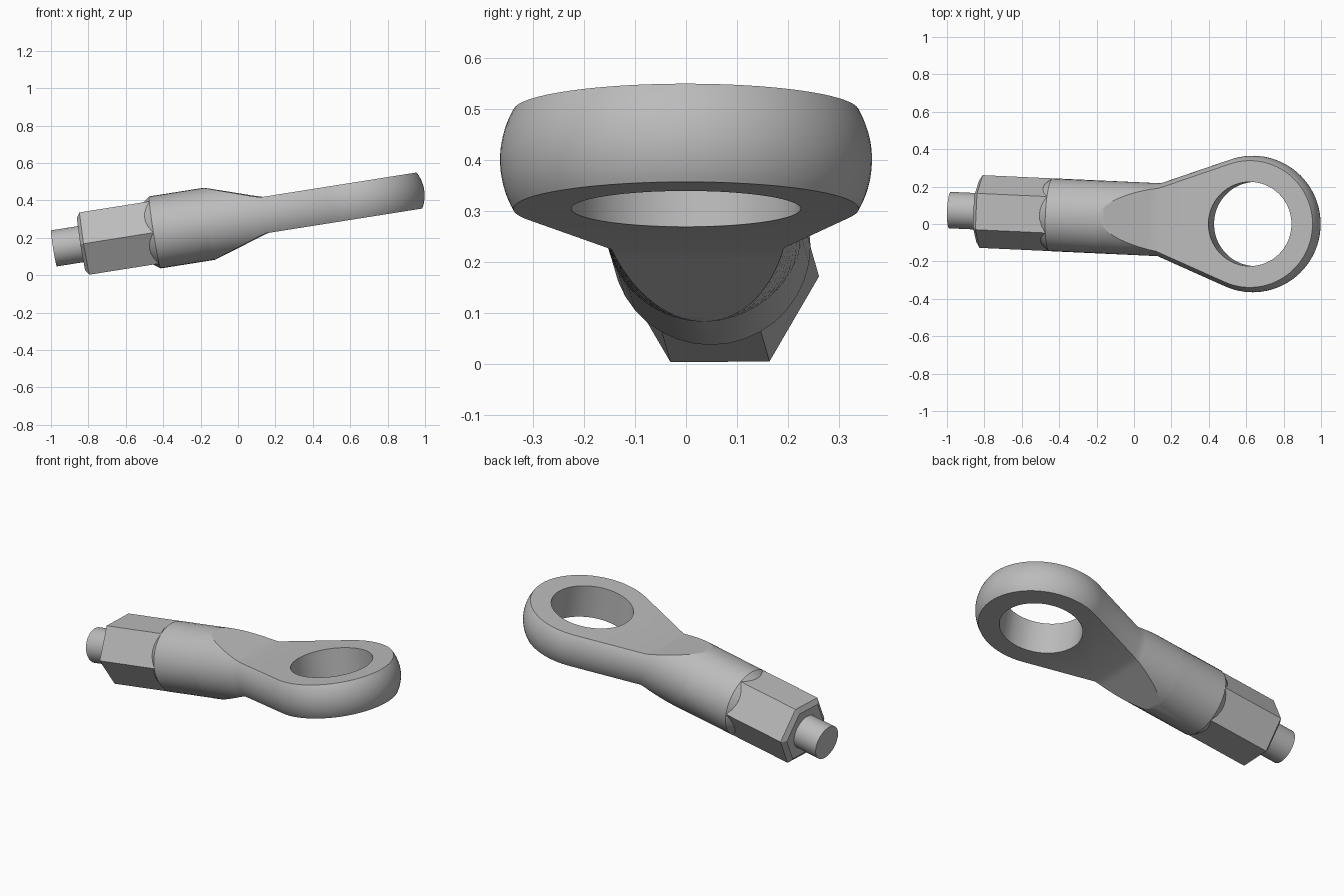
import bpy, bmesh
from math import sin, cos, asin, acos, atan2, hypot, pi, radians
from mathutils import Matrix, Vector

cube = bpy.data.objects.get("Cube")
if cube:
    bpy.data.objects.remove(cube, do_unlink=True)

steel = bpy.data.materials.new("grey_steel")
steel.use_nodes = True
steel.diffuse_color = (0.5, 0.5, 0.5, 1)
steel.node_tree.nodes["Principled BSDF"].inputs["Base Color"].default_value = (0.5, 0.5, 0.5, 1)

# Local frame: origin at the eye centre, shank along -x, eye axis along z
PLACE = (Matrix.Translation((0.635, 0, 0.4))
         @ Matrix.Rotation(radians(-9), 4, 'Y') @ Matrix.Rotation(radians(-2.6), 4, 'Z'))
BAR = 0.195        # round bar radius
EYE = 0.365        # eye outer radius
HOLE = 0.225
FLAT = BAR / 2     # half thickness of the eye
RAMP_START, RAMP_END = -0.80, -0.506
SEGS = 18


def make_object(name, bm):
    bmesh.ops.recalc_face_normals(bm, faces=bm.faces)
    mesh = bpy.data.meshes.new(name)
    bm.to_mesh(mesh)
    bm.free()
    mesh.materials.append(steel)
    obj = bpy.data.objects.new(name, mesh)
    bpy.context.collection.objects.link(obj)
    obj.matrix_world = PLACE
    return obj


def smooth(obj):
    bpy.ops.object.select_all(action='DESELECT')
    obj.select_set(True)
    bpy.context.view_layer.objects.active = obj
    bpy.ops.object.shade_smooth_by_angle(angle=radians(25))


def prism(name, sides, rings):
    """Solid along x from (x, radius) rings."""
    bm = bmesh.new()
    loops = [[bm.verts.new((x, r * cos(2 * pi * k / sides), r * sin(2 * pi * k / sides)))
              for k in range(sides)] for x, r in rings]
    for a, b in zip(loops, loops[1:]):
        for k in range(sides):
            j = (k + 1) % sides
            bm.faces.new((a[k], a[j], b[j], b[k]))
    bm.faces.new(loops[0])
    bm.faces.new(loops[-1])
    return make_object(name, bm)


# Outline stations of one side: (point, offset direction, section radius, half height)
up = Vector((0, 1))
stations = [(Vector((-1.129, 0.169)), up, 0.169, 0.169),
            (Vector((-1.093, BAR)), up, BAR, BAR)]
STEPS = 14
for i in range(STEPS):
    t = (i / STEPS) ** 2            # denser where the flat begins
    x = RAMP_START + t * (RAMP_END - RAMP_START)
    stations.append((Vector((x, BAR)), up, BAR, BAR + t * (FLAT - BAR)))
corner = Vector((RAMP_END, BAR))
tangent = pi - atan2(BAR, -RAMP_END) - acos(EYE / hypot(RAMP_END, BAR))
half = (tangent - pi / 2) / 2
stations.append((corner, Vector((-sin(half), cos(half))) / cos(half), BAR, FLAT))
ARC = 28
for i in range(ARC + 1):
    a = tangent * (1 - i / ARC)
    n = Vector((cos(a), sin(a)))
    stations.append((n * EYE, n, BAR, FLAT))


def section(bm, station, side):
    p, n, r, h = station
    limit = asin(min(1, h / r))
    verts = []
    for k in range(SEGS + 1):
        a = limit * (2 * k / SEGS - 1)
        q = p - n * (r - r * cos(a))
        verts.append(bm.verts.new((q.x, side * q.y, r * sin(a))))
    return verts


# Body: round shank flowing into the flattened eye
bm = bmesh.new()
left = [section(bm, s, 1) for s in stations]
right = [section(bm, s, -1) for s in stations]
for rows in (left, right):
    for a, b in zip(rows, rows[1:]):
        for k in range(SEGS):
            bm.faces.new((a[k], a[k + 1], b[k + 1], b[k]))
for k in (0, SEGS):
    for i in range(len(stations) - 1):
        bm.faces.new((left[i][k], left[i + 1][k], right[i + 1][k], right[i][k]))
bm.faces.new(left[0] + right[0][::-1])
bmesh.ops.remove_doubles(bm, verts=bm.verts, dist=0.0005)
body = make_object("shank_and_eye", bm)

# Eye hole
bm = bmesh.new()
bmesh.ops.create_cone(bm, cap_ends=True, segments=72, radius1=HOLE, radius2=HOLE, depth=1)
cutter = make_object("hole_cutter", bm)
cutter.hide_render = True
cut = body.modifiers.new("hole", 'BOOLEAN')
cut.operation = 'DIFFERENCE'
cut.solver = 'EXACT'
cut.object = cutter
bpy.context.view_layer.objects.active = body
body.select_set(True)
bpy.ops.object.modifier_apply(modifier=cut.name)
bpy.data.objects.remove(cutter, do_unlink=True)
smooth(body)

# Hexagonal wrench section with chamfered end, and the round stub
HEX = BAR - 0.0005
prism("hex_section", 6, [(-1.491, HEX * 0.84), (-1.472, HEX), (-1.08, HEX)])
smooth(prism("end_stub", 48, [(-1.641, 0.0975), (-1.45, 0.0975)]))
